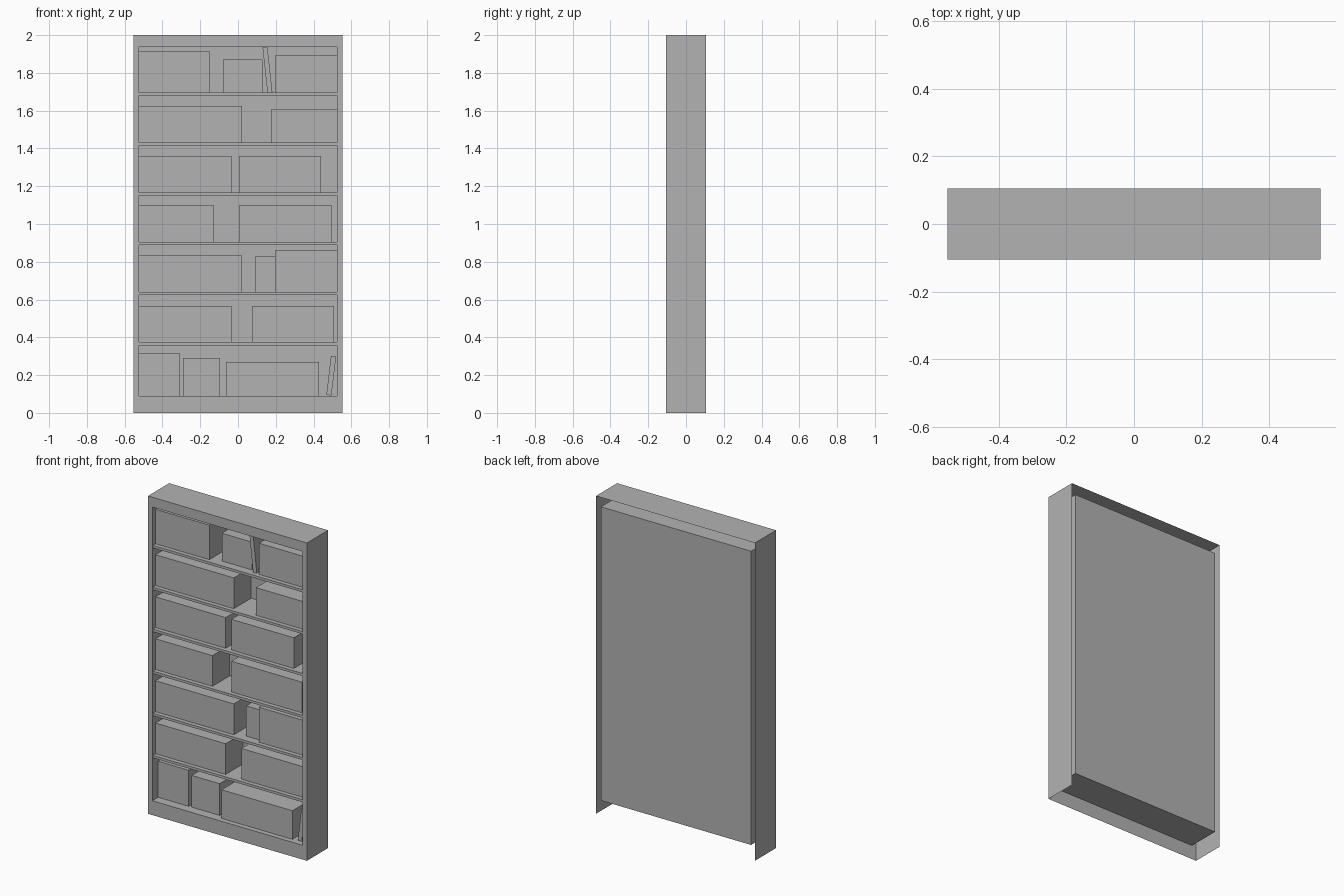
import bpy, bmesh
from math import radians

cube = bpy.data.objects.get("Cube")
if cube:
    bpy.data.objects.remove(cube)

grey = bpy.data.materials.new("plain grey")
grey.use_nodes = True
colour = (0.45, 0.45, 0.45, 1)
grey.diffuse_color = colour
grey.node_tree.nodes["Principled BSDF"].inputs["Base Color"].default_value = colour

HALF, INNER, TOP = 0.553, 0.523, 2.0
FRONT, BACK, PANEL = -0.105, 0.105, 0.1
FLOOR, CEILING = 0.09, 1.938


def add_object(name, bm):
    mesh = bpy.data.meshes.new(name)
    bm.to_mesh(mesh)
    bm.free()
    mesh.materials.append(grey)
    obj = bpy.data.objects.new(name, mesh)
    bpy.context.collection.objects.link(obj)
    return obj


def box(name, x0, x1, y0, y1, z0, z1, lean=0):
    bm = bmesh.new()
    bmesh.ops.create_cube(bm, size=1)
    bmesh.ops.scale(bm, vec=(x1 - x0, y1 - y0, z1 - z0), verts=bm.verts)
    obj = add_object(name, bm)
    obj.location = ((x0 + x1) / 2, (y0 + y1) / 2, (z0 + z1) / 2)
    obj.rotation_euler.y = radians(lean)
    return obj


# Case: thin outer shell open behind and below, with a recessed tray inside
bm = bmesh.new()


def ring(half, z0, z1, y):
    corners = ((-half, z0), (half, z0), (half, z1), (-half, z1))
    return [bm.verts.new((x, y, z)) for x, z in corners]


def bridge(a, b, sides=range(4)):
    for i in sides:
        j = (i + 1) % 4
        bm.faces.new((a[i], a[j], b[j], b[i]))


outer_back = ring(HALF, 0, TOP, BACK)
outer_front = ring(HALF, 0, TOP, FRONT)
inner_front = ring(INNER, FLOOR, CEILING, FRONT)
inner_back = ring(INNER, FLOOR, CEILING, PANEL)
bridge(outer_back, outer_front, (1, 2, 3))
bridge(outer_front, inner_front)
bridge(inner_front, inner_back)
bm.faces.new(inner_back)
loose = [v for v in bm.verts if not v.link_faces]
bmesh.ops.delete(bm, geom=loose, context='VERTS')
add_object("bookcase_frame", bm)

# Shelves, and rows of book blocks as (left, right, height, front)
DEEP, NEAR = -0.047, -0.073
rows = [
    (FLOOR, [(-INNER, -.31, .227, DEEP), (-.29, -.095, .2, DEEP), (-.063, .43, .18, NEAR)]),
    (.374, [(-INNER, -.035, .193, NEAR), (.074, .508, .193, NEAR)]),
    (.639, [(-INNER, .022, .194, NEAR), (.09, .197, .19, DEEP), (.197, INNER, .22, NEAR)]),
    (.904, [(-INNER, -.127, .193, NEAR), (.005, .497, .193, NEAR)]),
    (1.168, [(-INNER, -.035, .193, NEAR), (.005, .44, .193, NEAR)]),
    (1.432, [(-INNER, .022, .194, NEAR), (.176, INNER, .174, NEAR)]),
    (1.695, [(-INNER, -.148, .217, NEAR), (-.08, .13, .175, DEEP), (.197, INNER, .196, NEAR)]),
]
for n, (z, books) in enumerate(rows, 1):
    if z > FLOOR:
        box(f"shelf_{n}", -INNER, INNER, -0.1, PANEL, z - 0.016, z)
    for k, (x0, x1, height, front) in enumerate(books, 1):
        box(f"books_{n}_{k}", x0, x1, front, PANEL - 0.002, z, z + height)

# Single books leaning against their neighbours
box("leaning_book_top", .143, .169, NEAR, PANEL - 0.002, 1.696, 1.936, -6.2)
box("leaning_book_bottom", .48, .507, NEAR, PANEL - 0.002, .093, .3, 6.8)
